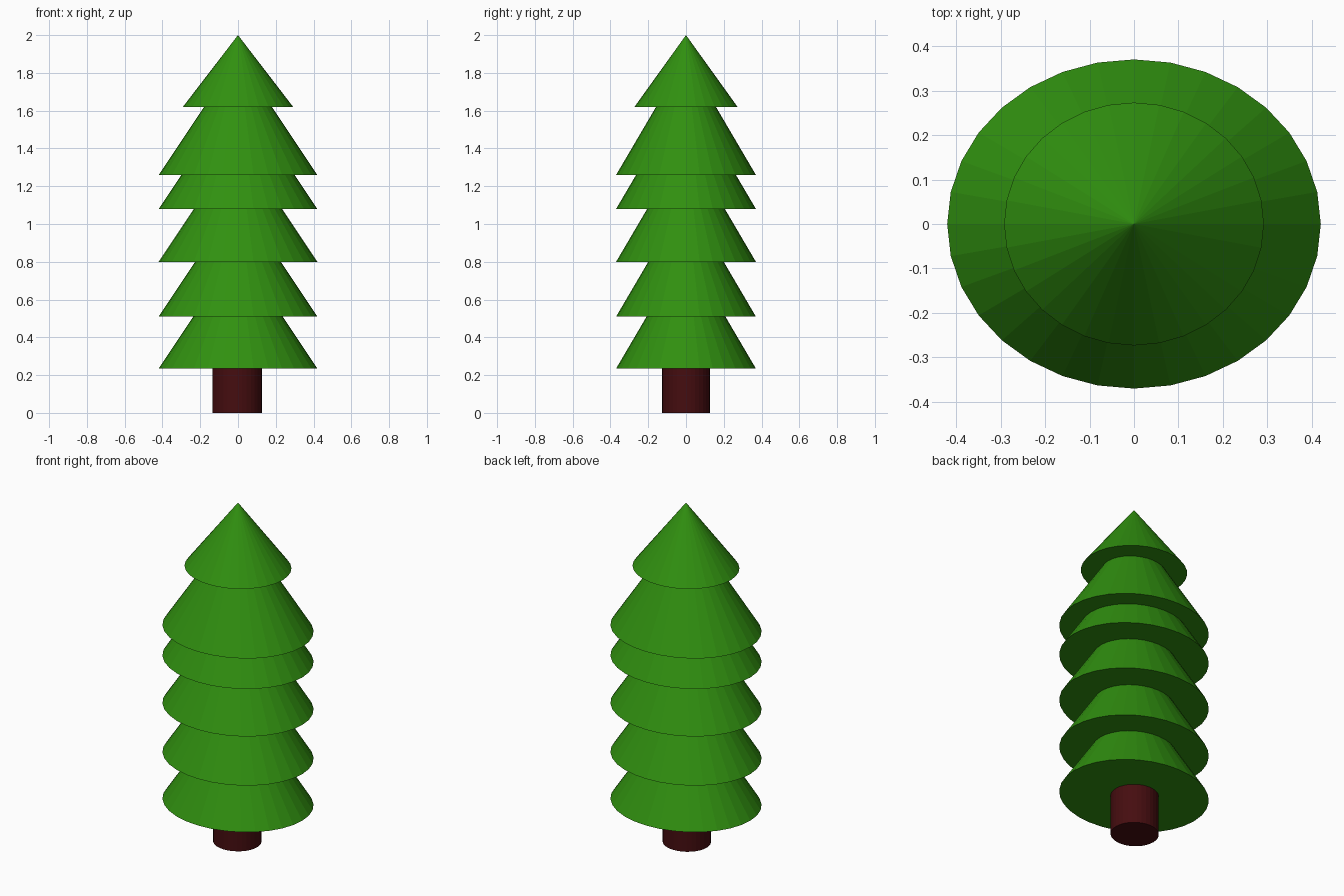
import bpy

if "Cube" in bpy.data.objects:
    bpy.data.objects.remove(bpy.data.objects["Cube"])


def material(name, rgb):
    m = bpy.data.materials.new(name)
    m.diffuse_color = (*rgb, 1.0)
    m.use_nodes = True
    m.node_tree.nodes["Principled BSDF"].inputs["Base Color"].default_value = m.diffuse_color
    return m


green = material("leaf green", (0.03, 0.28, 0.005))
brown = material("bark brown", (0.06, 0.004, 0.005))


def cone(name, z0, z1, rx, ry, mat, top=0.0, x=0.0):
    """Closed 32-sided cone or cylinder with an oval footprint."""
    bpy.ops.mesh.primitive_cone_add(vertices=32, radius1=1, radius2=top, depth=z1 - z0,
                                    location=(x, 0, (z0 + z1) / 2))
    ob = bpy.context.object
    ob.name = name
    ob.scale = (rx, ry, 1)
    ob.data.materials.append(mat)


# trunk
cone("trunk", 0.0, 0.26, 0.131, 0.126, brown, top=1.0, x=-0.005)

# stacked branch tiers, bottom to top
for i, z in enumerate((0.235, 0.51, 0.80, 1.08, 1.26)):
    cone(f"branch_tier_{i + 1}", z, z + 0.63, 0.42, 0.37, green)

# pointed tree top
cone("tree_top", 1.62, 2.0, 0.292, 0.273, green)
